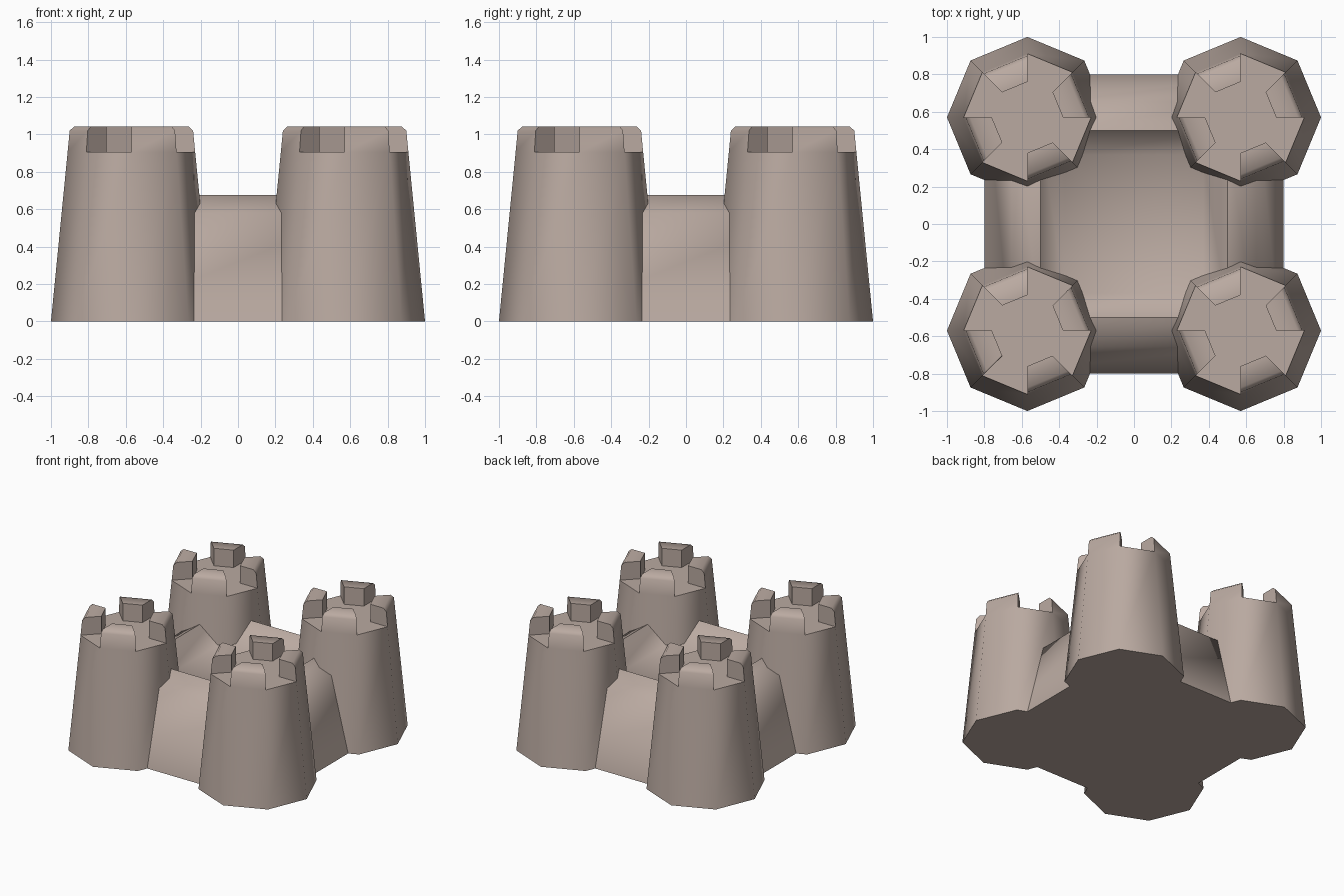
import bpy, bmesh
from math import radians, cos, sin, pi

if "Cube" in bpy.data.objects:
    bpy.data.objects.remove(bpy.data.objects["Cube"], do_unlink=True)

# One sandy stone colour
stone = bpy.data.materials.new("warm_stone")
stone.use_nodes = True
STONE = (0.49, 0.40, 0.355, 1)
stone.diffuse_color = STONE
stone.node_tree.nodes["Principled BSDF"].inputs["Base Color"].default_value = STONE


def ring_point(r, z, step, sides):
    """Point on a ring; four-sided rings are squares of half-width r."""
    a = 2 * pi * step / sides
    if sides == 4:
        a += pi / 4
        r *= 2 ** 0.5
    return (r * cos(a), r * sin(a), z)


def add_face(bm, points):
    """Add a polygon, dropping points that collapse on the axis."""
    unique = []
    for p in points:
        if p not in unique:
            unique.append(p)
    bm.faces.new([bm.verts.new(p) for p in unique])


def add_sector(bm, path, step, sides):
    """Sweep a radial path across one side of a polygonal solid."""
    for (r0, z0), (r1, z1) in zip(path, path[1:]):
        add_face(bm, [ring_point(r0, z0, step, sides), ring_point(r0, z0, step + 1, sides),
                      ring_point(r1, z1, step + 1, sides), ring_point(r1, z1, step, sides)])


def finish(bm, name):
    bmesh.ops.remove_doubles(bm, verts=bm.verts, dist=0.0005)
    bmesh.ops.recalc_face_normals(bm, faces=bm.faces)
    mesh = bpy.data.meshes.new(name)
    bm.to_mesh(mesh)
    bm.free()
    mesh.materials.append(stone)
    obj = bpy.data.objects.new(name, mesh)
    bpy.context.collection.objects.link(obj)
    bpy.ops.object.select_all(action='DESELECT')
    obj.select_set(True)
    bpy.context.view_layer.objects.active = obj
    bpy.ops.object.shade_smooth_by_angle(angle=radians(50))
    return obj


# Square curtain wall with sloping ridge and raised courtyard
wall_path = [(0, 0), (0.8, 0), (0.655, 0.58), (0.5, 0.675), (0.37, 0.53), (0, 0.53)]
bm = bmesh.new()
for side in range(4):
    add_sector(bm, wall_path, side, 4)
finish(bm, "curtain_wall")

# Tapered eight-sided tower with alternating merlons and gaps
FLOOR, TOP, INNER = 0.905, 1.043, 0.19
base = [(0, 0), (0.43, 0), (0.341, FLOOR)]
merlon = [(0.341, FLOOR), (0.33, 1.02), (0.305, TOP), (INNER, TOP), (INNER, FLOOR)]
bm = bmesh.new()
for side in range(8):
    add_sector(bm, base, side, 8)
    add_sector(bm, [(INNER, FLOOR), (0, FLOOR)], side, 8)
    if side % 2 == 0:
        add_sector(bm, merlon, side, 8)
        for step in (side, side + 1):
            add_face(bm, [ring_point(r, z, step, 8) for r, z in merlon])
    else:
        add_sector(bm, [merlon[0], merlon[-1]], side, 8)
tower = finish(bm, "front_right_tower")

# Same tower at every corner
CORNER = 0.57
tower.location = (-CORNER, -CORNER, 0)
for name, sx, sy in (("front_left", 1, -1), ("back_right", -1, 1), ("back_left", 1, 1)):
    copy = tower.copy()
    copy.name = name + "_tower"
    copy.location = (sx * CORNER, sy * CORNER, 0)
    bpy.context.collection.objects.link(copy)
